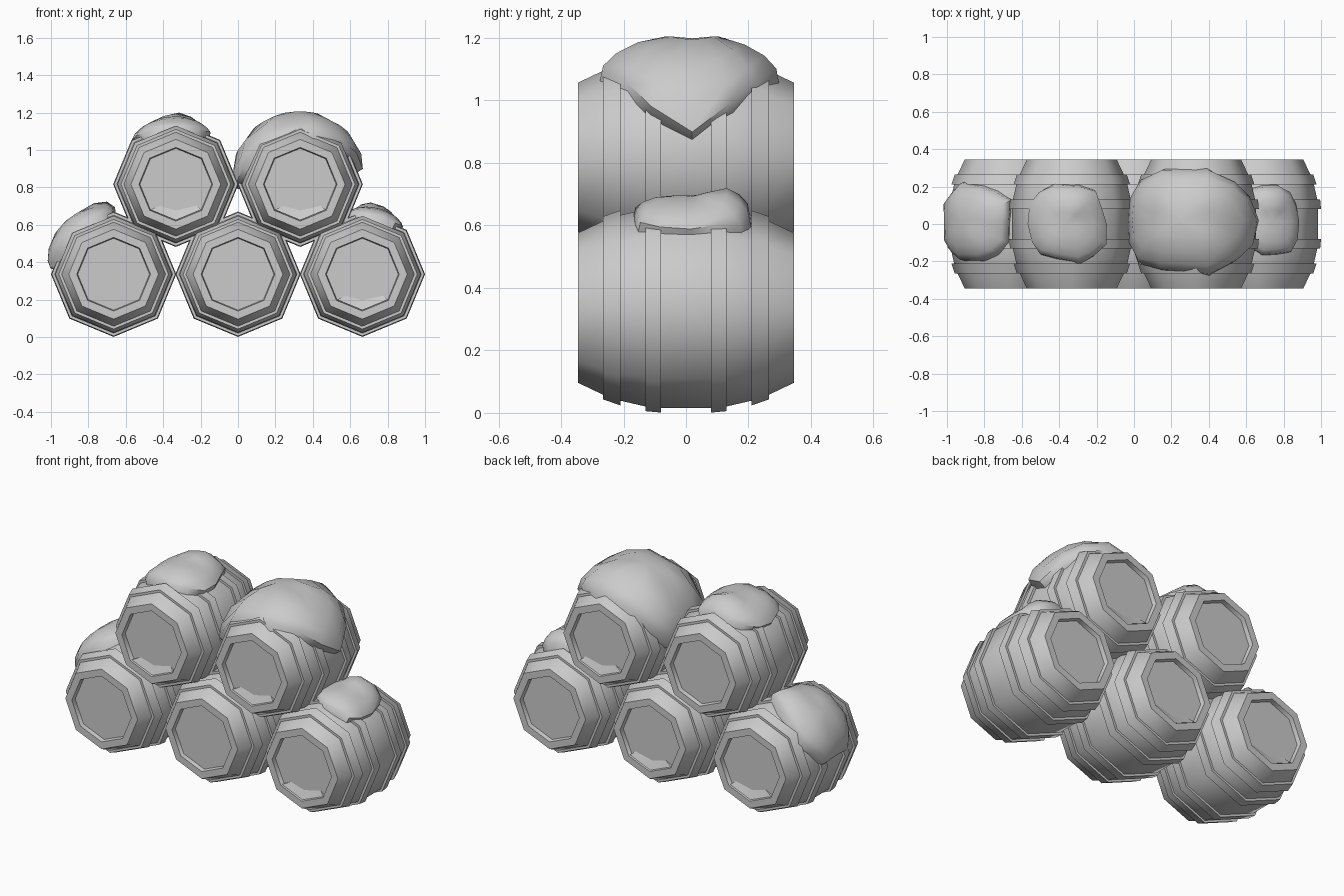
import bpy, bmesh, math, random

if "Cube" in bpy.data.objects:
    bpy.data.objects.remove(bpy.data.objects["Cube"], do_unlink=True)

COLOUR = (0.6, 0.6, 0.6, 1)
grey = bpy.data.materials.new("plain_grey")
grey.use_nodes = True
grey.diffuse_color = COLOUR
grey.node_tree.nodes["Principled BSDF"].inputs["Base Color"].default_value = COLOUR

SIDES = 8
HALF = 0.345            # half length of a barrel
RECESS = 0.025          # depth of the sunken heads
BODY = [(-HALF, 0.24), (-0.24, 0.29), (-0.11, 0.32),
        (0.11, 0.32), (0.24, 0.29), (HALF, 0.24)]


def body_radius(y):
    """Radius of the staves at a distance along the barrel."""
    for (y0, r0), (y1, r1) in zip(BODY, BODY[1:]):
        if y <= y1:
            return r0 + (r1 - r0) * (y - y0) / (y1 - y0)
    return BODY[-1][1]


def finish(name, bm, location, angle):
    bmesh.ops.recalc_face_normals(bm, faces=bm.faces)
    mesh = bpy.data.meshes.new(name)
    bm.to_mesh(mesh)
    bm.free()
    mesh.materials.append(grey)
    obj = bpy.data.objects.new(name, mesh)
    obj.location = location
    bpy.context.collection.objects.link(obj)
    bpy.ops.object.select_all(action='DESELECT')
    obj.select_set(True)
    bpy.context.view_layer.objects.active = obj
    bpy.ops.object.shade_smooth_by_angle(angle=math.radians(angle))
    return obj


def lathe(name, profile, location, closed=False):
    """Turn a (y, radius) profile around the y axis."""
    bm = bmesh.new()
    rings = []
    for y, r in profile:
        turns = [2 * math.pi * i / SIDES for i in range(SIDES)]
        rings.append([bm.verts.new((r * math.cos(a), y, r * math.sin(a))) for a in turns])
    pairs = list(zip(rings, rings[1:]))
    if closed:
        pairs.append((rings[-1], rings[0]))
    else:
        bm.faces.new(rings[0])
        bm.faces.new(rings[-1])
    for a, b in pairs:
        for i in range(SIDES):
            j = (i + 1) % SIDES
            bm.faces.new((a[i], a[j], b[j], b[i]))
    return finish(name, bm, location, 50)


def barrel(name, location):
    # Staves, rims and sunken heads in one turned shape
    inner = 0.197
    end = [(HALF, inner), (HALF - RECESS, inner - 0.005)]
    start = [(-y, r) for y, r in reversed(end)]
    lathe(name + "_body", start + BODY + end, location)
    # Four raised hoops
    for i, (y0, y1) in enumerate([(-0.265, -0.21), (-0.13, -0.08), (0.08, 0.13), (0.21, 0.265)]):
        r0, r1 = body_radius(y0), body_radius(y1)
        lift = 0.015
        lathe(f"{name}_hoop_{i + 1}",
              [(y0, r0 - lift), (y0, r0 + lift), (y1, r1 + lift), (y1, r1 - lift)],
              location, closed=True)


def snow_cap(name, location, centre, half_angle, y_mid, half_y, thick, peak, seed):
    """Lumpy dome wrapped over a barrel; peak = (angle, y, extra height)."""
    rng = random.Random(seed)
    spokes = 14
    edge = [rng.uniform(0.92, 1.1) for _ in range(spokes)]
    bm = bmesh.new()

    def point(theta, y, h):
        r = body_radius(y) * 0.98 + h
        near = math.hypot((theta - peak[0]) / 22, (y - peak[1]) / 0.11)
        r += peak[2] * max(0, 1 - near)
        a = math.radians(theta)
        return bm.verts.new((r * math.cos(a), y, r * math.sin(a)))

    top = point(centre, y_mid, thick)
    previous = None
    for rho, share in [(0.3, 0.97), (0.6, 0.85), (0.82, 0.66), (0.95, 0.4), (1, -0.5)]:
        ring = []
        for i in range(spokes):
            a = 2 * math.pi * i / spokes
            # Squared-off ellipse outline
            c, s = (math.copysign(abs(f(a)) ** 0.8, f(a)) for f in (math.cos, math.sin))
            k = rho * (1 + (edge[i] - 1) * rho)
            ring.append(point(centre + half_angle * k * c, y_mid + half_y * k * s, thick * share))
        for i in range(spokes):
            j = (i + 1) % spokes
            if previous:
                bm.faces.new((previous[i], previous[j], ring[j], ring[i]))
            else:
                bm.faces.new((top, ring[j], ring[i]))
        previous = ring
    bm.faces.new(previous)
    finish(name, bm, location, 50)


def head_drift(name, location, side):
    """Small wedge of snow resting in the bottom of a sunken head."""
    bm = bmesh.new()
    low = [(-0.136, -0.136), (0, -0.192), (0.136, -0.136)]
    high = [(0.11, -0.115), (0.0, -0.14), (-0.09, -0.115)]
    back = HALF - RECESS
    front = [bm.verts.new((x, side * (HALF - 0.008), z)) for x, z in low]
    rear = [bm.verts.new((x, side * back, z)) for x, z in high]
    foot = [bm.verts.new((x, side * back, z)) for x, z in low]
    bm.faces.new((front[0], front[1], rear[1], rear[2]))
    bm.faces.new((front[1], front[2], rear[0], rear[1]))
    for i in range(2):
        bm.faces.new((front[i], front[i + 1], foot[i + 1], foot[i]))
    bm.faces.new((front[0], rear[2], foot[0]))
    bm.faces.new((front[2], rear[0], foot[2]))
    finish(name, bm, location, 50)


# Stack: three barrels below, two above
STEP = 0.665
LOW, HIGH = 0.336, 0.817
places = {
    "lower_right_barrel": (-STEP, 0, LOW),
    "lower_middle_barrel": (0, 0, LOW),
    "lower_left_barrel": (STEP, 0, LOW),
    "upper_right_barrel": (-STEP / 2, 0, HIGH),
    "upper_left_barrel": (STEP / 2, 0, HIGH),
}
for name, place in places.items():
    barrel(name, place)

# Snow lying on top of the barrels
snow_cap("large_snow_cap", places["upper_left_barrel"], 103, 88, 0.02, 0.28, 0.078, (80, 0, 0), 3)
snow_cap("upper_snow_cap", places["upper_right_barrel"], 95, 41, 0.0, 0.205, 0.05, (90, 0.13, 0.035), 5)
snow_cap("side_snow_cap", places["lower_right_barrel"], 132, 45, 0.01, 0.215, 0.07, (95, 0.08, 0.04), 8)
snow_cap("small_snow_cap", places["lower_left_barrel"], 78, 30, 0.015, 0.195, 0.05, (80, 0.15, 0.045), 11)

# Snow caught in the heads, front and back
for name, side in [("upper_right_barrel", -1), ("upper_left_barrel", -1), ("lower_left_barrel", -1),
                   ("upper_left_barrel", 1), ("lower_middle_barrel", 1), ("lower_right_barrel", 1)]:
    head_drift(name + ("_front_drift" if side < 0 else "_back_drift"), places[name], side)
